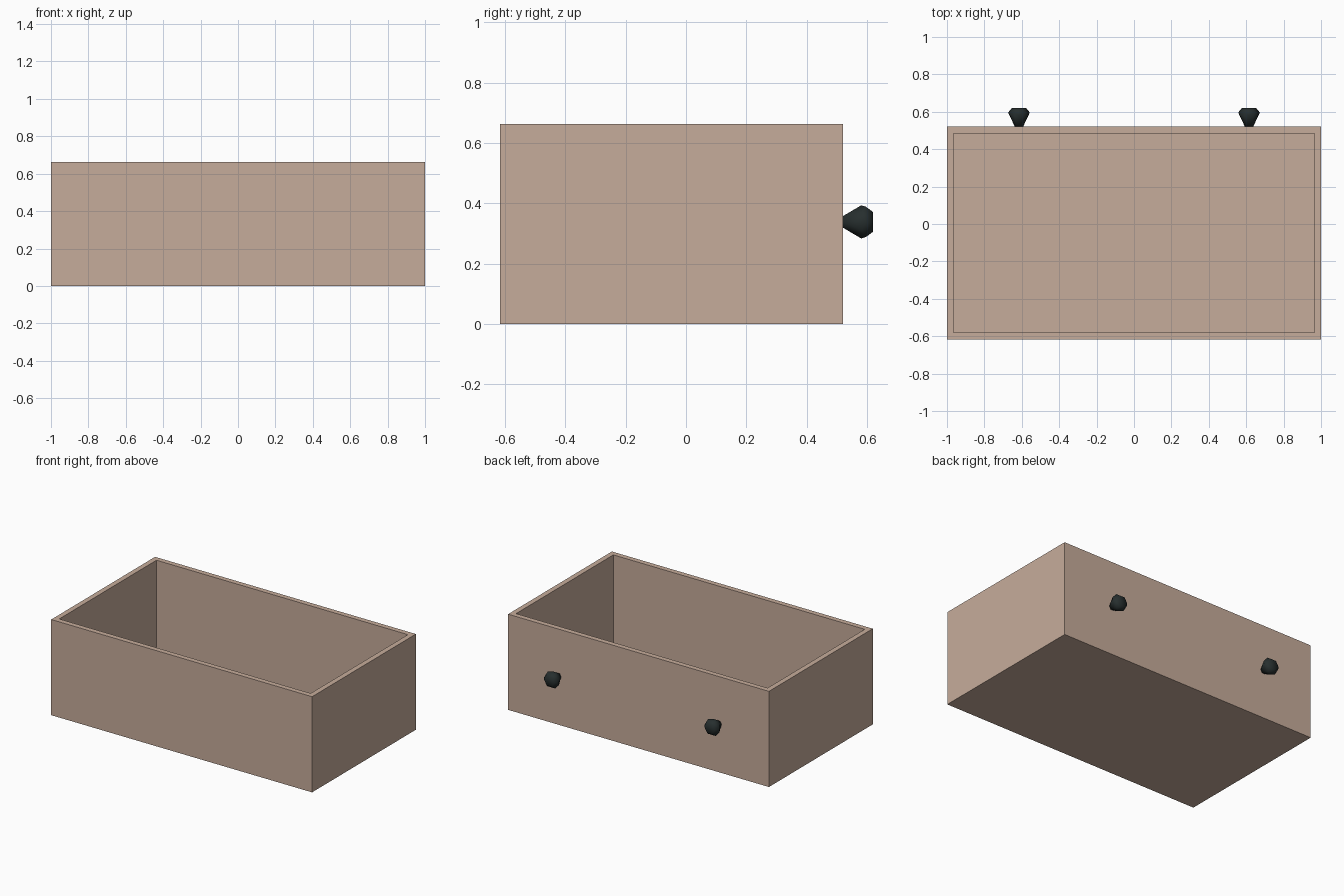
import bpy
import bmesh
from math import sin, cos, pi

if "Cube" in bpy.data.objects:
    bpy.data.objects.remove(bpy.data.objects["Cube"])


def material(name, color):
    mat = bpy.data.materials.new(name)
    mat.use_nodes = True
    mat.diffuse_color = color
    mat.node_tree.nodes["Principled BSDF"].inputs["Base Color"].default_value = color
    return mat


def make_object(name, bm, mat):
    bmesh.ops.recalc_face_normals(bm, faces=bm.faces)
    mesh = bpy.data.meshes.new(name)
    bm.to_mesh(mesh)
    bm.free()
    mesh.materials.append(mat)
    obj = bpy.data.objects.new(name, mesh)
    bpy.context.collection.objects.link(obj)
    return obj


wood = material("pale wood", (0.565, 0.413, 0.328, 1))
dark_metal = material("dark metal", (0.02, 0.028, 0.028, 1))

FRONT, BACK, HEIGHT, WALL = -0.617, 0.52, 0.663, 0.051

# Open drawer box: inset the top face, then sink it to form the floor
bm = bmesh.new()
bmesh.ops.create_cube(bm, size=1)
bmesh.ops.scale(bm, vec=(2, BACK - FRONT, HEIGHT), verts=bm.verts)
bmesh.ops.translate(bm, vec=(0, (BACK + FRONT) / 2, HEIGHT / 2), verts=bm.verts)
top = max(bm.faces, key=lambda f: f.calc_center_median().z)
bmesh.ops.inset_region(bm, faces=[top], thickness=WALL)
well = bmesh.ops.extrude_discrete_faces(bm, faces=[top])["faces"][0]
bmesh.ops.translate(bm, vec=(0, 0, WALL - HEIGHT), verts=well.verts)
make_object("drawer_box", bm, wood)

# Faceted knobs on the back wall: (y, radius, twist) for each six-sided ring
rings = [(BACK, 0.022, 0), (0.581, 0.055, pi / 6), (0.596, 0.058, 0), (0.62, 0.038, 0)]
for name, x in (("left_knob", 0.615), ("right_knob", -0.615)):
    bm = bmesh.new()
    for y, radius, twist in rings:
        for i in range(6):
            a = i * pi / 3 + twist
            bm.verts.new((x + radius * cos(a), y, 0.338 + radius * sin(a)))
    bmesh.ops.convex_hull(bm, input=bm.verts)
    for face in bm.faces:
        face.smooth = True
    make_object(name, bm, dark_metal)
